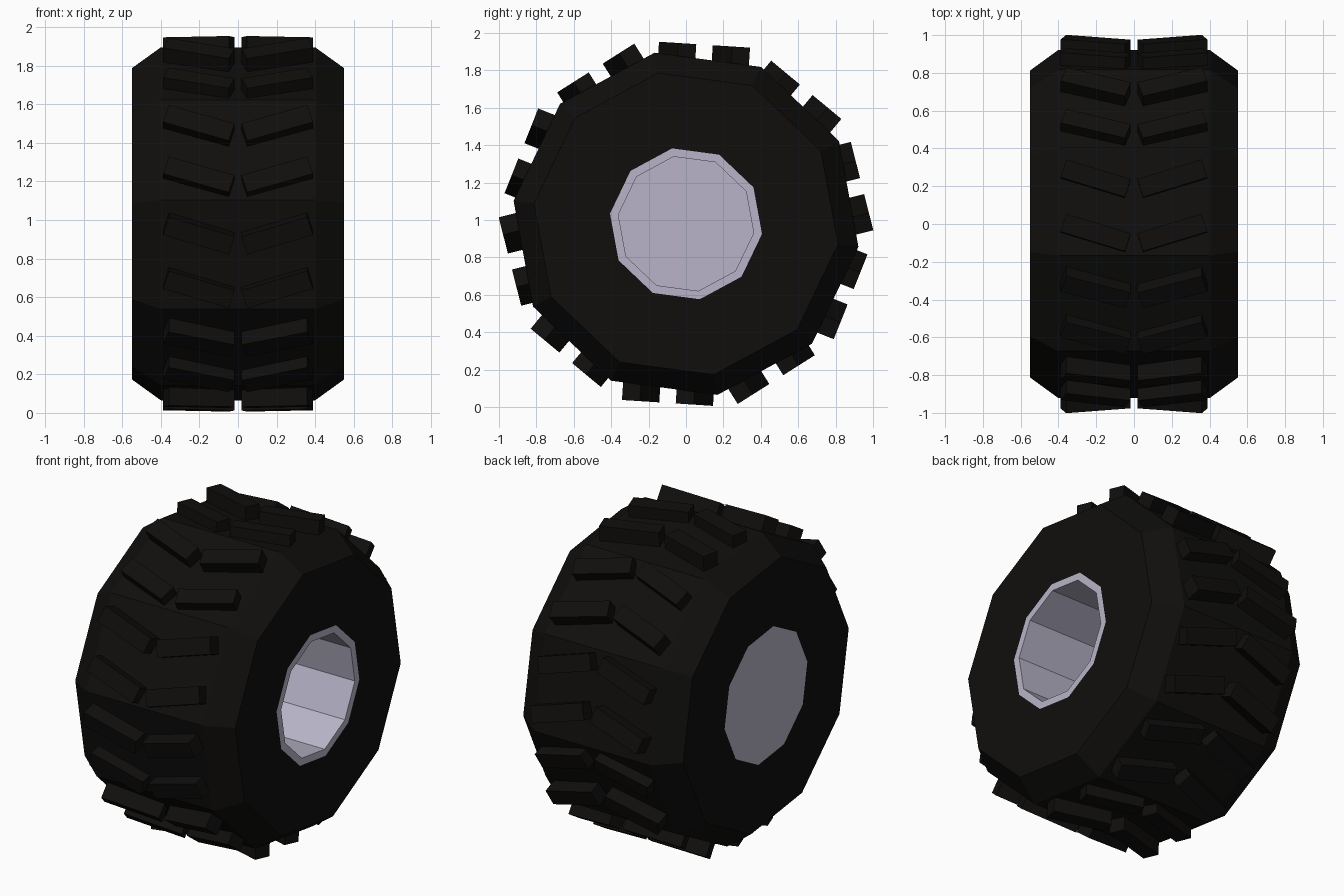
import bpy, bmesh
from math import radians, cos, sin
from mathutils import Matrix

if "Cube" in bpy.data.objects:
    bpy.data.objects.remove(bpy.data.objects["Cube"])

SIDES = 10
CENTRE = Matrix.Translation((0, 0, 0.98))
PHASE = radians(-7.6)      # angle of the first corner of the wheel polygon
LUG_PHASE = radians(86.3)  # outward direction of the first lug pair


def material(name, rgb):
    m = bpy.data.materials.new(name)
    m.diffuse_color = (*rgb, 1)
    m.use_nodes = True
    m.node_tree.nodes["Principled BSDF"].inputs["Base Color"].default_value = m.diffuse_color
    return m


def finish(name, bm, mat):
    bmesh.ops.recalc_face_normals(bm, faces=bm.faces[:])
    bm.transform(CENTRE)
    me = bpy.data.meshes.new(name)
    bm.to_mesh(me)
    bm.free()
    me.materials.append(mat)
    ob = bpy.data.objects.new(name, me)
    bpy.context.collection.objects.link(ob)
    return ob


def revolve(name, profile, mat, cap_ends=False):
    """Turn an (x, radius) profile around the x axle."""
    bm = bmesh.new()
    rings = []
    for x, r in profile:
        angles = [PHASE + radians(360 / SIDES) * i for i in range(SIDES)]
        rings.append([bm.verts.new((x, r * cos(a), r * sin(a))) for a in angles])
    for a, b in zip(rings, rings[1:]):
        for i in range(SIDES):
            j = (i + 1) % SIDES
            bm.faces.new((a[i], a[j], b[j], b[i]))
    if cap_ends:
        bm.faces.new(rings[0])
        bm.faces.new(rings[-1])
    return finish(name, bm, mat)


rubber = material("rubber", (0.005, 0.0045, 0.004))
metal = material("metal", (0.48, 0.455, 0.58))

# Tyre carcass with chamfered shoulders
revolve("tyre", [(-0.55, 0.41), (-0.55, 0.82), (-0.40, 0.93),
                 (0.40, 0.93), (0.55, 0.82), (0.55, 0.41)], rubber)

# Rim: deep cup, open on the right and closed on the left
revolve("rim", [(-0.55, 0.41), (0.55, 0.41), (0.55, 0.365), (-0.53, 0.365)],
        metal, cap_ends=True)

# Tread lugs: two slanted rows meeting in a V, two lugs per facet
bm = bmesh.new()
for k in range(SIDES):
    spin = Matrix.Rotation(LUG_PHASE - radians(90) + radians(36) * k, 4, 'X')
    for y in (-0.107, 0.181):
        for side in (-1, 1):
            place = Matrix.Translation((0.203 * side, y, 0.906))
            slant = Matrix.Rotation(radians(17) * side, 4, 'Z')
            size = Matrix.Diagonal((0.356, 0.10, 0.112, 1))
            bmesh.ops.create_cube(bm, size=1, matrix=spin @ place @ slant @ size)
finish("tread_lugs", bm, rubber)
